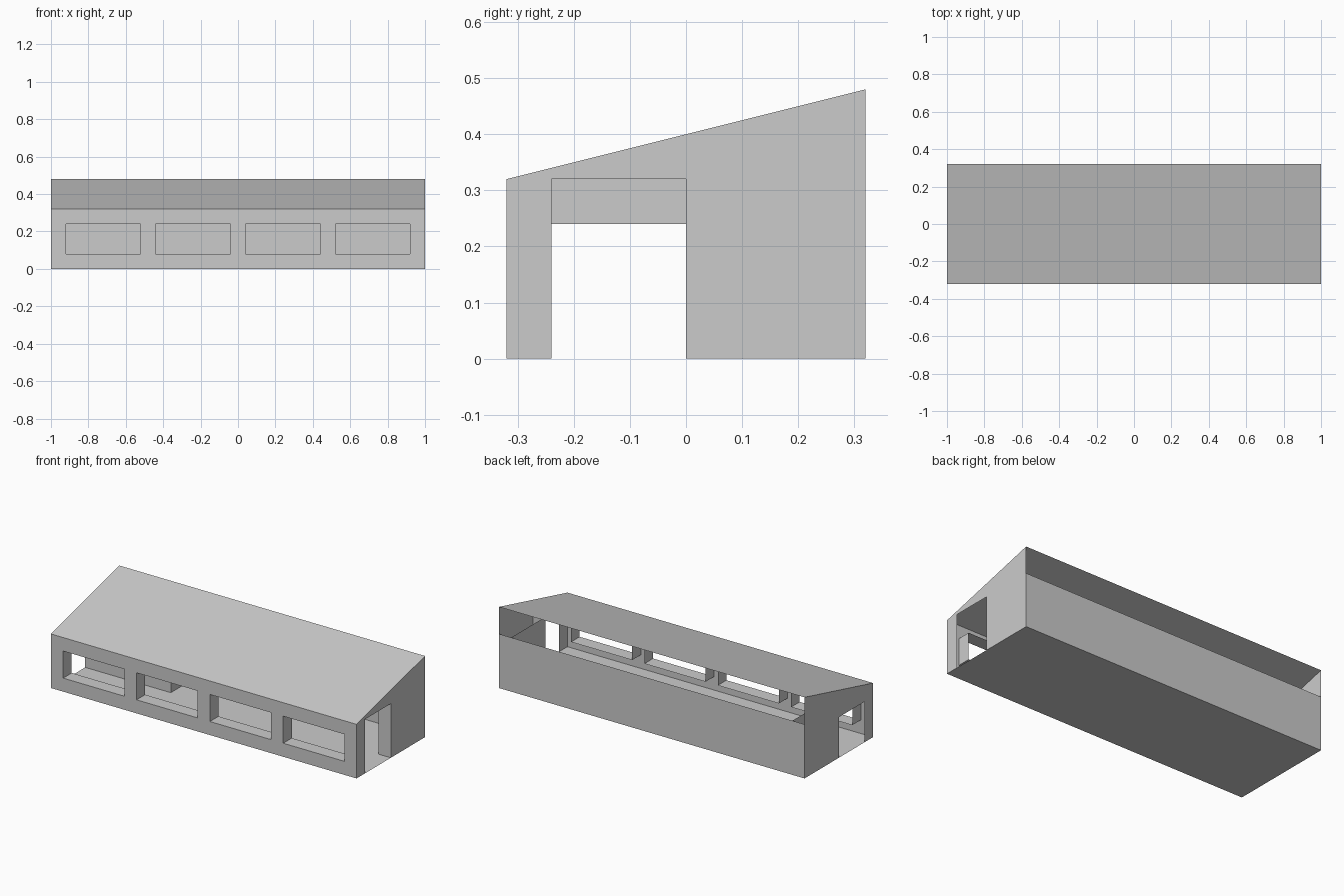
import bpy

if "Cube" in bpy.data.objects:
    bpy.data.objects.remove(bpy.data.objects["Cube"])

L, W, LOW, HIGH, T = 1.0, 0.32, 0.32, 0.48, 0.08


def make(name, faces):
    """Thin-shell part from a few polygons, sharing equal corners."""
    verts, polys = [], []
    for f in faces:
        for p in f:
            if p not in verts:
                verts.append(p)
        polys.append([verts.index(p) for p in f])
    mesh = bpy.data.meshes.new(name)
    mesh.from_pydata(verts, [], polys)
    ob = bpy.data.objects.new(name, mesh)
    bpy.context.collection.objects.link(ob)
    return ob


def front_rect(x0, x1, z0, z1, y):
    return [(x0, y, z0), (x1, y, z0), (x1, y, z1), (x0, y, z1)]


# floor, low back wall with open strip above, sloping roof
make("floor", [[(-L, -W, 0), (-L, W, 0), (L, W, 0), (L, -W, 0)]])
make("back_wall", [[(L, W, 0), (-L, W, 0), (-L, W, LOW), (L, W, LOW)]])
make("roof", [[(-L, -W, LOW), (L, -W, LOW), (L, W, HIGH), (-L, W, HIGH)]])

# front wall: strips below and above the windows, piers between them
windows = [(-0.92, -0.52), (-0.44, -0.04), (0.04, 0.44), (0.52, 0.92)]
z0, z1 = 0.08, 0.24
xs = [-L] + [x for w in windows for x in w] + [L]
wall = []
for i, (a, b) in enumerate(zip(xs, xs[1:])):
    wall += [front_rect(a, b, 0, z0, -W), front_rect(a, b, z1, LOW, -W)]
    if i % 2 == 0:
        wall.append(front_rect(a, b, z0, z1, -W))
make("front_wall", wall)

# window reveals running inward
for i, (a, b) in enumerate(windows):
    outer = front_rect(a, b, z0, z1, -W)
    inner = front_rect(a, b, z0, z1, -W + T)
    make(f"window_reveal_{i + 1}",
         [[outer[k], outer[(k + 1) % 4], inner[(k + 1) % 4], inner[k]]
          for k in range(4)])

# end walls with doorways, and the open-topped lining behind each
for name, s, door in (("left", -1, 0.24), ("right", 1, 0.32)):
    profile = [(-W, 0), (-0.24, 0), (-0.24, door), (0, door),
               (0, 0), (W, 0), (W, HIGH), (-W, LOW)]
    make(name + "_wall", [[(s * L, y, z) for y, z in profile][::s]])
    xi, xo = s * (L - T), s * L
    make(name + "_lining", [
        [(xi, W, 0), (xi, 0, 0), (xi, 0, LOW), (xi, W, LOW)][::s],
        [(xi, 0, 0), (xo, 0, 0), (xo, 0, LOW), (xi, 0, LOW)][::s]])

# low platform in the back left corner
xe, h = -0.44, 0.08
make("platform", [
    front_rect(-L, xe, 0, h, 0),
    [(xe, 0, 0), (xe, W, 0), (xe, W, h), (xe, 0, h)],
    [(-L, 0, h), (xe, 0, h), (xe, W, h), (-L, W, h)]])
